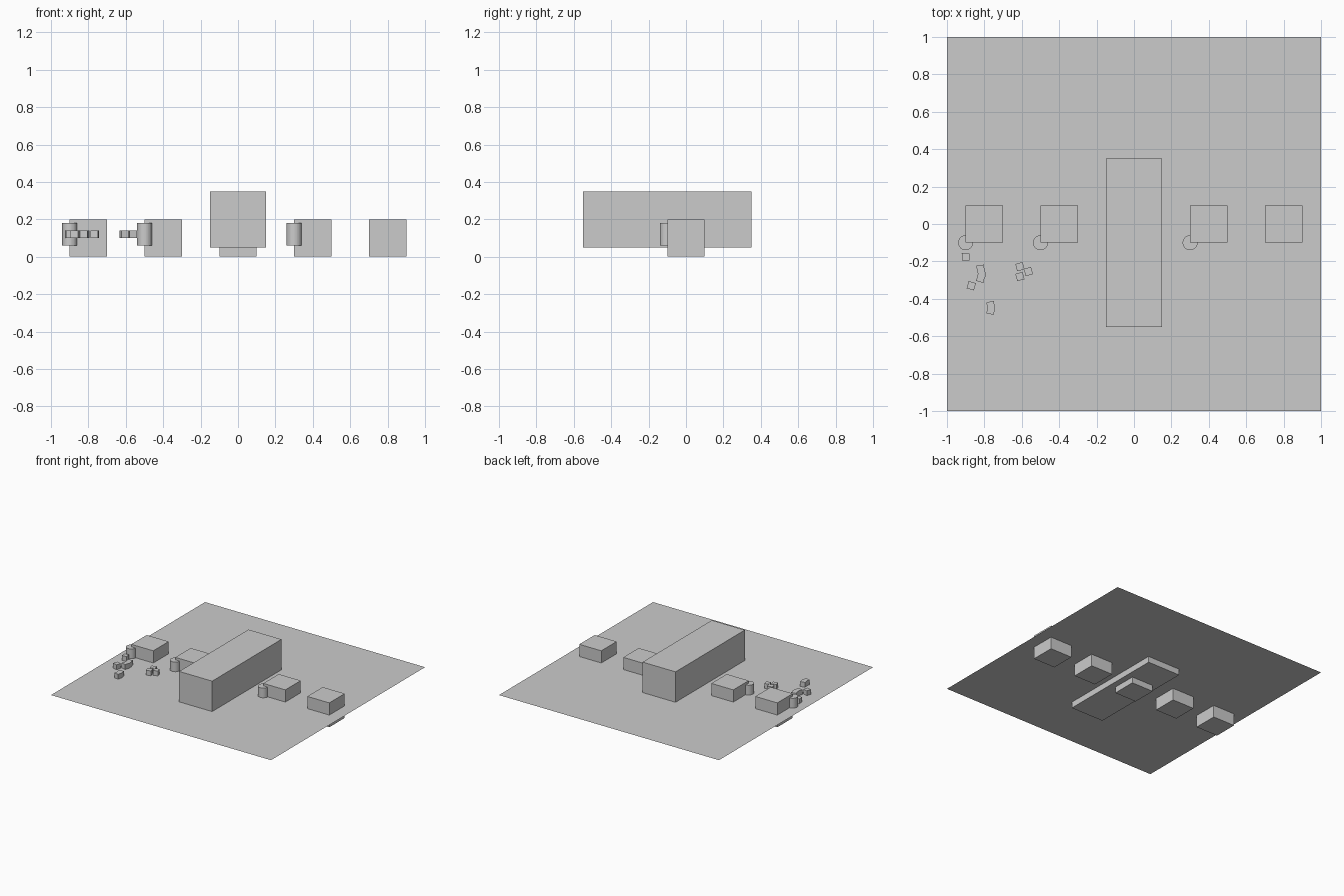
import bpy
from math import radians

if "Cube" in bpy.data.objects:
    bpy.data.objects.remove(bpy.data.objects["Cube"])

PLATE_Z = 0.1


def box(name, centre, size, turn=0):
    bpy.ops.mesh.primitive_cube_add(size=1, location=centre, rotation=(0, 0, radians(turn)))
    ob = bpy.context.object
    ob.name = name
    ob.scale = size
    return ob


# thin base sheet cutting through the middle of the blocks
bpy.ops.mesh.primitive_plane_add(size=2, location=(0, 0, PLATE_Z))
bpy.context.object.name = "base_sheet"

# row of five cubes
for i in range(5):
    box(f"block_{i + 1}", (-0.8 + 0.4 * i, 0, PLATE_Z), (0.2, 0.2, 0.2))

# long central box
box("long_box", (0, -0.1, 0.2), (0.3, 0.9, 0.3))

# posts on block corners
for i, x in enumerate((-0.9, -0.5, 0.3)):
    bpy.ops.mesh.primitive_cylinder_add(vertices=32, radius=0.04, depth=0.12,
                                        location=(x, -0.1, 0.12))
    bpy.context.object.name = f"post_{i + 1}"

# scattered small cubes: x, y, turn in degrees
pebbles = [
    (-0.90, -0.175, 3),
    (-0.82, -0.24, 9), (-0.815, -0.265, 2), (-0.82, -0.29, -15),
    (-0.87, -0.33, -15),
    (-0.766, -0.435, 10), (-0.766, -0.462, -10),
    (-0.61, -0.228, 15), (-0.61, -0.281, 15), (-0.565, -0.254, 15),
]
for i, (x, y, turn) in enumerate(pebbles):
    box(f"small_cube_{i + 1}", (x, y, 0.12), (0.04, 0.04, 0.04), turn)
